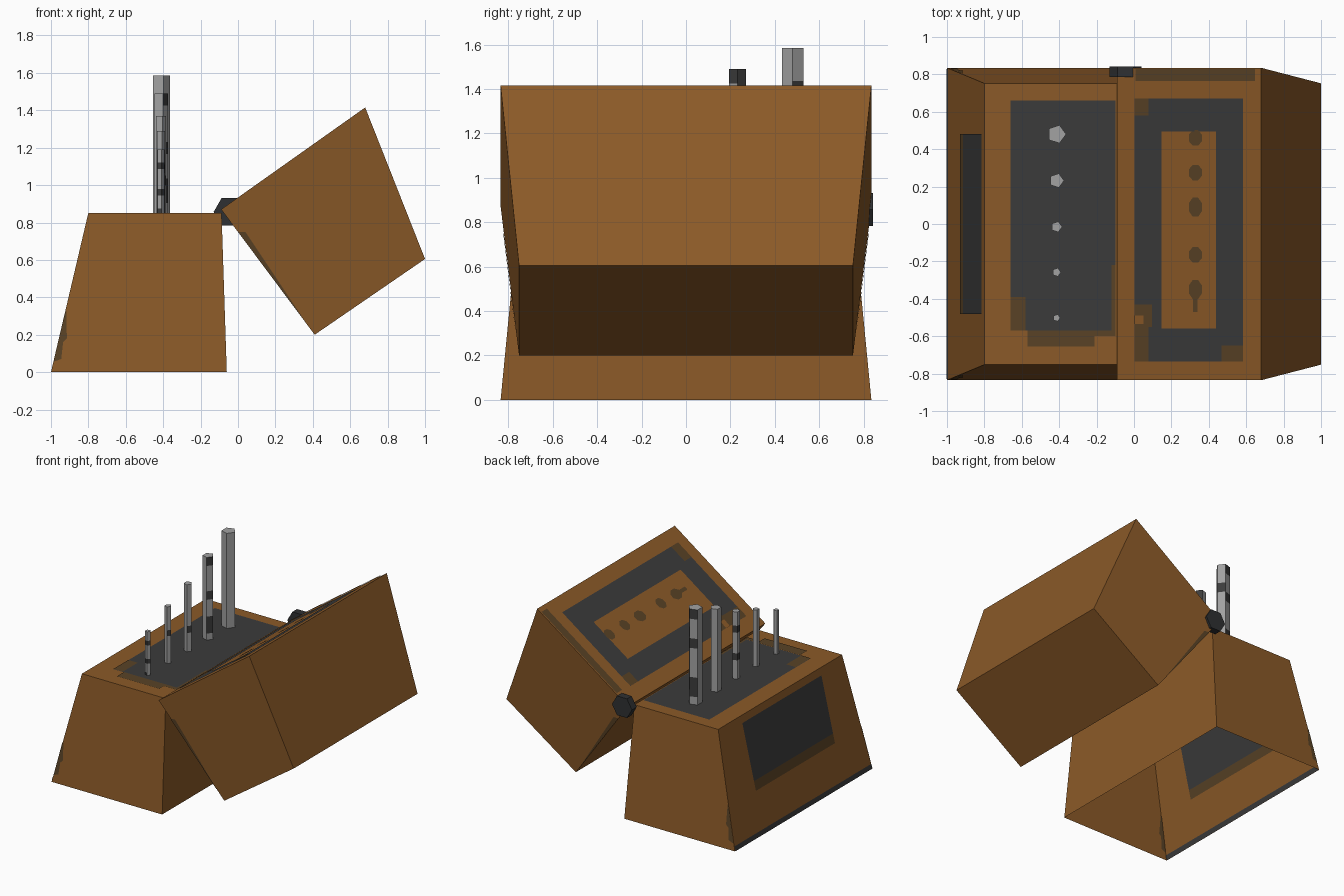
import bpy, bmesh, math
from mathutils import Vector

if "Cube" in bpy.data.objects:
    bpy.data.objects.remove(bpy.data.objects["Cube"])


def material(name, rgb):
    m = bpy.data.materials.new(name)
    m.diffuse_color = (*rgb, 1)
    m.use_nodes = True
    m.node_tree.nodes["Principled BSDF"].inputs["Base Color"].default_value = m.diffuse_color
    return m


BROWN = material("brown_case", (0.26, 0.102, 0.021))
DARK = material("dark_lining", (0.044, 0.044, 0.044))
STAIN = material("dark_brown_stain", (0.10, 0.055, 0.019))
STEEL = material("grey_steel", (0.36, 0.36, 0.36))
BLACK = material("black_hinge", (0.028, 0.03, 0.032))


def make(name, verts, faces, mats, recalc=True):
    me = bpy.data.meshes.new(name)
    me.from_pydata([tuple(v) for v in verts], [], faces)
    for m in mats:
        me.materials.append(m)
    if recalc:
        bm = bmesh.new()
        bm.from_mesh(me)
        bmesh.ops.recalc_face_normals(bm, faces=bm.faces)
        bm.to_mesh(me)
        bm.free()
    ob = bpy.data.objects.new(name, me)
    bpy.context.collection.objects.link(ob)
    return ob


def shell(name, outline, open_faces=()):
    """Four-sided profile of (x, z, half width) swept between front and back."""
    verts = [(x, s * h, z) for s in (-1, 1) for x, z, h in outline]
    faces = [(0, 1, 2, 3), (7, 6, 5, 4)]
    faces += [(i, (i + 1) % 4, (i + 1) % 4 + 4, i + 4)
              for i in range(4) if i not in open_faces]
    return make(name, verts, faces, [BROWN])


def paint(name, mat, surf, normal, shapes, offset=0.003, both=False):
    """Flat painted shapes just proud of a surface, optionally on its inside too."""
    verts, faces = [], []
    n = Vector(normal).normalized()
    for side in ((1, -1) if both else (1,)):
        for shape in shapes:
            pts = [surf(a, b) + n * offset * side for a, b in shape]
            if (pts[1] - pts[0]).cross(pts[2] - pts[0]).dot(n) * side < 0:
                pts.reverse()
            faces.append(tuple(range(len(verts), len(verts) + len(pts))))
            verts += pts
    make(name, verts, faces, [mat], recalc=False)


def rect(a0, a1, b0, b1):
    return [(a0, b0), (a1, b0), (a1, b1), (a0, b1)]


def blob(a, b, w, h):
    """Rounded spot as an octagon."""
    return [(a + w * math.cos(math.pi * (k + .5) / 4), b + h * math.sin(math.pi * (k + .5) / 4))
            for k in range(8)]


# Case halves: the base is open underneath, the lid is closed
W, N = 0.835, 0.752
shell("case_base", [(-1, 0, W), (-.06, 0, W), (-.088, .852, N), (-.8, .852, N)], open_faces=(0,))
shell("case_lid", [(-.09, .87, W), (.41, .2, N), (1, .605, N), (.68, 1.415, W)])


# Surface maps for the painted areas
def base_top(x, y):
    return Vector((x, y, .852))


def lid_face(x, y):
    return Vector((x, y, .87 + (x + .09) * .545 / .77))


def left_wall(y, z):
    return Vector((-1 + .2 * z / .852, y, z))


LID_N = (-.578, 0, .816)
LEFT_N = (-.852, 0, .2)

# Base lining and stains
paint("base_lining", DARK, base_top, (0, 0, 1), [rect(-.66, -.1, -.57, .66)], both=True)
paint("base_lining_stains", STAIN, base_top, (0, 0, 1),
      [rect(-.57, -.21, -.655, -.57), rect(-.66, -.58, -.57, -.39),
       rect(-.21, -.1, -.60, -.57), rect(-.12, -.1, -.57, -.22)], .005, True)

# Left wall panel and bottom edge strip
paint("left_panel", DARK, left_wall, LEFT_N,
      [rect(-.48, .48, .38, .8), rect(-.83, .83, 0, .035)], both=True)
paint("left_panel_shade", STAIN, left_wall, LEFT_N, [rect(-.48, .48, .31, .38)], both=True)

# Lid lining ring, stains and socket spots
paint("lid_lining", DARK, lid_face, LID_N,
      [rect(.005, .15, -.735, .67), rect(.44, .585, -.735, .67),
       rect(.15, .44, -.735, -.56), rect(.15, .44, .495, .67)])
paint("lid_stains", STAIN, lid_face, LID_N,
      [rect(.005, .08, -.735, -.55), rect(.005, .1, -.55, -.43), rect(.005, .08, .58, .67),
       rect(.47, .585, -.735, -.65), rect(.01, .65, .765, .83)], .005)
paint("lid_worn_spot", BROWN, lid_face, LID_N, [rect(.005, .055, -.535, -.49)], .007)
paint("lid_sockets", STAIN, lid_face, LID_N,
      [blob(.33, y, .038, h) for y, h in
       ((.46, .045), (.275, .045), (.09, .055), (-.165, .045), (-.35, .055))]
      + [rect(.318, .342, -.47, -.39)])

# Stained corners on the front and back walls
for s, tag in ((-1, "front"), (1, "back")):
    paint("base_stain_" + tag, STAIN,
          lambda x, z: Vector((x, s * (W - (W - N) * z / .852), z)), (0, s, .1),
          [[(-.985, .055), (-.945, .07), (-.935, .16), (-.93, .3)],
           [(-.935, .16), (-.915, .18), (-.918, .33), (-.93, .3)]], both=True)
    paint("lid_stain_" + tag, STAIN,
          lambda x, z: Vector((x, s * (W - (W - N) * ((x + .09) * .578 - (z - .87) * .816) / .836), z)),
          (.06, s, -.08), [[(0, .75), (.37, .254), (.1, .66), (.04, .75)]])

# Hexagonal hinge knob at the back
ring = [(-.045 + .085 * math.cos(k * math.pi / 3), .857 + .085 * math.sin(k * math.pi / 3))
        for k in range(6)]
make("hinge_knob", [(x, y, z) for y in (.785, .842) for x, z in ring],
     [tuple(range(6)), tuple(range(6, 12))]
     + [(i, (i + 1) % 6, (i + 1) % 6 + 6, i + 6) for i in range(6)], [BLACK])

# Five-sided drill bits: y, radius, top, and dark marks as (side, ring)
RINGS = 10
bits = [
    (.48, .051, 1.585, {(0, 7), (1, 9), (1, 6), (1, 2), (1, 1)}),
    (.232, .04, 1.49, {(4, 9), (0, 9), (0, 8), (4, 5), (4, 2), (4, 1)}),
    (-.015, .03, 1.37, {(2, 7), (1, 7), (2, 3), (1, 3), (4, 3)}),
    (-.258, .024, 1.29, {(4, 5)}),
    (-.502, .02, 1.19, {(3, 3), (4, 3), (3, 7), (4, 7), (3, 0)}),
]
for n, (y, r, top, marks) in enumerate(bits, 1):
    verts = [(-.414 + r * math.cos(k * math.tau / 5), y + r * math.sin(k * math.tau / 5),
              .84 + (top - .84) * j / RINGS) for j in range(RINGS + 1) for k in range(5)]
    keys = [(k, j) for j in range(RINGS) for k in range(5)]
    faces = [(j * 5 + k, j * 5 + (k + 1) % 5, j * 5 + 5 + (k + 1) % 5, j * 5 + 5 + k)
             for k, j in keys]
    faces.append(tuple(range(RINGS * 5, RINGS * 5 + 5)))
    bit = make(f"drill_bit_{n}", verts, faces, [STEEL, DARK])
    for i, key in enumerate(keys):
        bit.data.polygons[i].material_index = int(key in marks)
